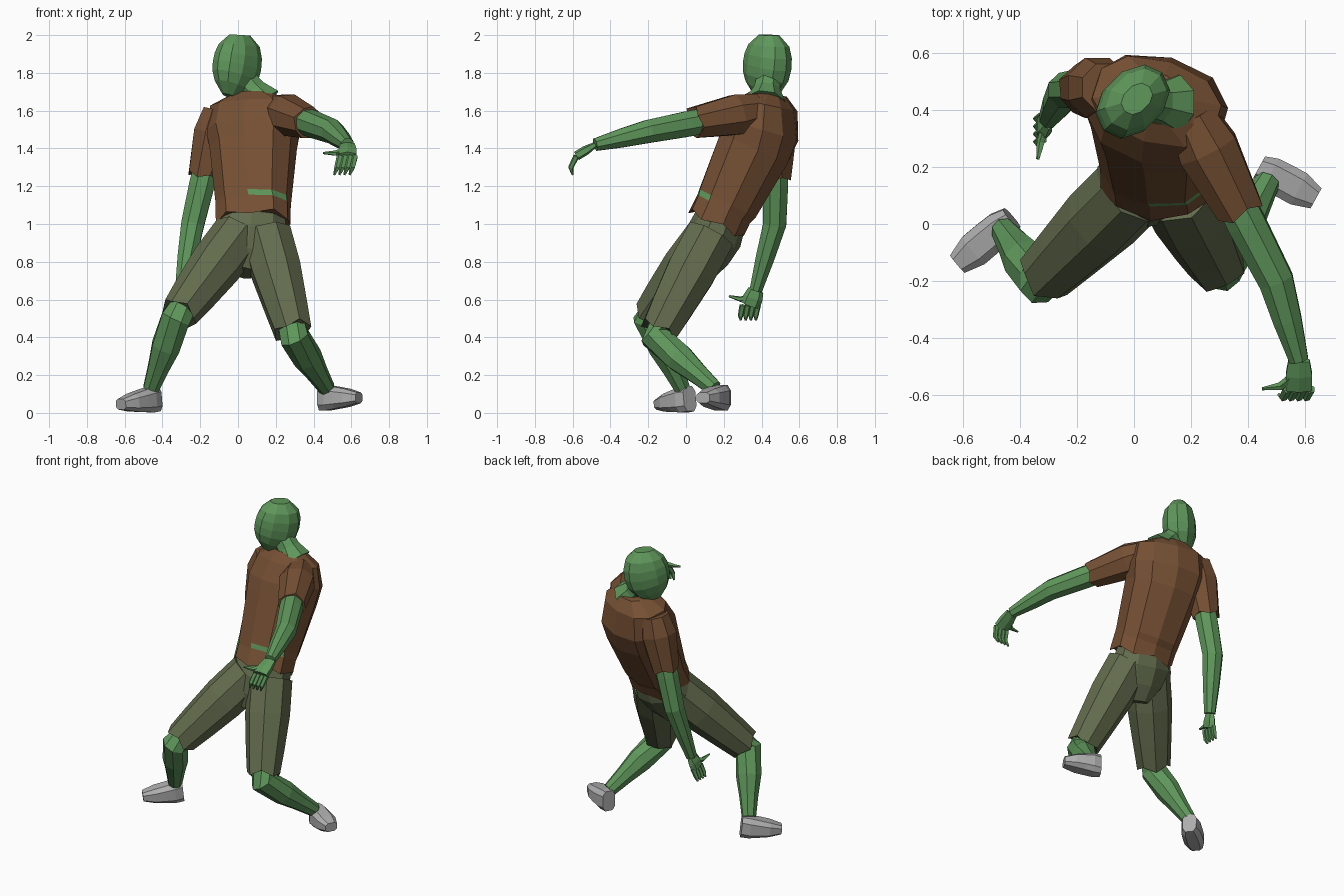
import bpy, bmesh, math
from mathutils import Vector

if "Cube" in bpy.data.objects:
    bpy.data.objects.remove(bpy.data.objects["Cube"], do_unlink=True)


def material(name, *rgb):
    mat = bpy.data.materials.new(name)
    mat.use_nodes = True
    mat.diffuse_color = (*rgb, 1)
    shader = mat.node_tree.nodes["Principled BSDF"]
    shader.inputs["Base Color"].default_value = (*rgb, 1)
    return mat


SKIN = material("green skin", .115, .31, .105)
SHIRT = material("brown shirt", .18, .08, .034)
SHORTS = material("olive shorts", .125, .15, .075)
SHOE = material("grey shoe", .42, .42, .42)


def power(value, exponent):
    return math.copysign(abs(value) ** exponent, value)


def loft(name, mat, path, widths, depths=None, sides=8, yaws=None, square=1, jag=0):
    """Skin rings set across a path of points, with half widths and half depths.
    yaws turns each ring about z; jag makes the last ring ragged."""
    depths = depths or widths
    yaws = yaws or [0] * len(path)
    bm = bmesh.new()
    last = len(path) - 1
    rings = []
    for i, centre in enumerate(path):
        along = (path[min(i + 1, last)] - path[max(i - 1, 0)]).normalized()
        yaw = math.radians(yaws[i])
        across = Vector((math.cos(yaw), math.sin(yaw), 0))
        across = (across - along * across.dot(along)).normalized()
        through = along.cross(across)
        ring = []
        for k in range(sides):
            angle = math.tau * (k + .5) / sides
            point = (centre + across * widths[i] * power(math.cos(angle), square)
                     + through * depths[i] * power(math.sin(angle), square))
            if i == last:
                point += along * jag * (-1) ** k
            ring.append(bm.verts.new(point))
        rings.append(ring)
    for lower, upper in zip(rings, rings[1:]):
        for k in range(sides):
            j = (k + 1) % sides
            bm.faces.new((lower[k], lower[j], upper[j], upper[k]))
    bm.faces.new(rings[0])
    bm.faces.new(rings[-1])
    bmesh.ops.recalc_face_normals(bm, faces=bm.faces)
    mesh = bpy.data.meshes.new(name)
    bm.to_mesh(mesh)
    bm.free()
    mesh.materials.append(mat)
    part = bpy.data.objects.new(name, mesh)
    bpy.context.collection.objects.link(part)
    return part


def between(start, end, *fractions):
    return [start.lerp(end, f) for f in fractions]


def arm(side, shoulder, elbow, wrist):
    """Short ragged sleeve and the bare arm coming out of it."""
    loft(side + "_sleeve", SHIRT, between(shoulder, elbow, 0, .2, .58),
         [.09, .115, .088], jag=.012)
    loft(side + "_arm", SKIN,
         between(shoulder, elbow, .4, .65, 1) + between(elbow, wrist, .5, 1),
         [.07, .073, .066, .054, .036])


def hand(side, wrist, reach, spread, drop, thumb):
    """Palm, four curled fingers in a row and a thumb."""
    knuckles = wrist + reach
    loft(side + "_palm", SKIN, between(wrist, knuckles, 0, .5, 1),
         [abs(spread.x) + w for w in (.015, .025, .025)],
         [abs(spread.y) + w for w in (.015, .025, .025)], sides=6, square=.8)
    digits = [(knuckles + spread * (i - 1.5), drop) for i in range(4)]
    digits.append((wrist + reach * .4, thumb))
    for i, (base, bend) in enumerate(digits):
        joint = base + bend / 2 + reach * .2
        name = side + ("_thumb" if bend is thumb else f"_finger_{i + 1}")
        loft(name, SKIN, [base, joint, base + bend], [.017, .015, .006], sides=5)


def leg(side, hip, knee, ankle):
    """Ragged leg of the shorts and the bare lower leg."""
    loft(side + "_shorts_leg", SHORTS, between(hip, knee, 0, .35, .7, .94),
         [.14, .14, .12, .104], jag=.015)
    loft(side + "_lower_leg", SKIN,
         between(hip, knee, .85, 1) + between(knee, ankle, .4, .7, 1),
         [.075, .083, .08, .06, .045])


def shoe(side, heel, toe, yaw):
    loft(side + "_shoe", SHOE, between(heel, toe, 0, .2, .45, .7, 1),
         [.045, .062, .065, .065, .042], [.07, .07, .06, .05, .03],
         yaws=[yaw] * 5, square=.65)


# Shirt body from collar to ragged hem: y, z, half width, half depth
rows = [(.44, 1.69, .11, .09), (.43, 1.63, .23, .15), (.4, 1.5, .25, .2),
        (.36, 1.4, .23, .2), (.22, 1.11, .2, .17), (.2, 1.08, .2, .16),
        (.16, 1, .2, .16)]
shirt = loft("shirt", SHIRT, [Vector((.08, y, z)) for y, z, w, d in rows],
             [row[2] for row in rows], [row[3] for row in rows], sides=10,
             yaws=[2 * i - 20 for i in range(len(rows))], square=.85, jag=.015)

# Torn slit showing skin across the belly
shirt.data.materials.append(SKIN)
for face in shirt.data.polygons:
    in_front = face.normal.y < -.6 and face.center.x > 0
    if in_front and face.area < .008 and face.center.z < 1.3:
        face.material_index = 1

# Head, narrowing to chin and crown, face turned to the right
steps = [i / 6 for i in range(7)]
skull = [.035, .08, .1, .105, .102, .088, .045]
face_way = Vector((-.7, -.7, 0))
chin = Vector((0, .44, 1.675))
crown = Vector((.01, .44, 2))
loft("head", SKIN,
     [chin.lerp(crown, s) + face_way * .06 * (1 - s) ** 2 for s in steps],
     skull, [w * 1.36 for w in skull], sides=10, yaws=[-45] * 7, square=.9)
loft("neck", SKIN, between(Vector((.13, .42, 1.64)), chin.lerp(crown, .4), 0, .4, 1),
     [.11, .075, .06])

# Pelvis of the shorts
waist = Vector((.08, .19, 1.04))
crotch = Vector((.035, .07, .74))
loft("shorts_pelvis", SHORTS, between(waist, crotch, 0, .35, .7, 1),
     [.18, .205, .15, .06], [.135, .15, .125, .08], sides=10)

# Right limbs: arm hanging, leg bent
wrist = Vector((-.3, .37, .65))
arm("right", Vector((-.1, .48, 1.6)), Vector((-.24, .47, 1)), wrist)
hand("right", wrist, reach=Vector((-.02, -.03, -.08)), spread=Vector((0, -.027, 0)),
     drop=Vector((-.03, -.01, -.08)), thumb=Vector((-.03, -.13, 0)))
leg("right", Vector((0, .13, .94)), Vector((-.33, -.2, .5)), Vector((-.46, -.02, .13)))
shoe("right", Vector((-.43, .02, .075)), Vector((-.62, -.14, .045)), yaw=-45)

# Left limbs: arm reaching forward, leg trailing
wrist = Vector((.58, -.48, 1.42))
arm("left", Vector((.2, .38, 1.6)), Vector((.5, -.2, 1.49)), wrist)
hand("left", wrist, reach=Vector((0, -.1, -.06)), spread=Vector((-.027, 0, 0)),
     drop=Vector((-.03, -.02, -.1)), thumb=Vector((-.13, -.06, -.02)))
leg("left", Vector((.15, .13, .94)), Vector((.3, -.16, .4)), Vector((.47, .15, .13)))
shoe("left", Vector((.44, .2, .08)), Vector((.64, .09, .08)), yaw=57)
